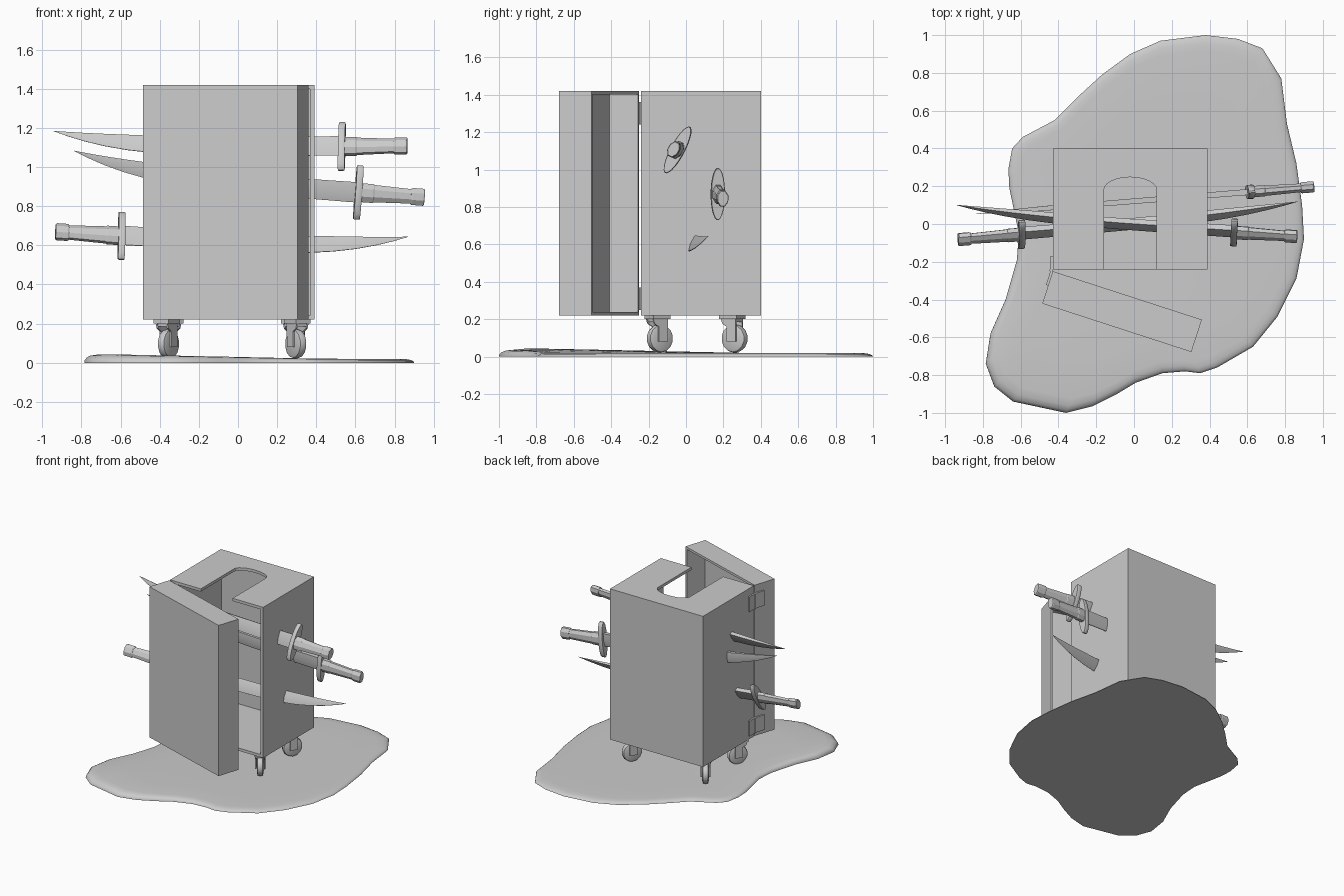
import bpy, bmesh, math
from mathutils import Vector, Matrix

if "Cube" in bpy.data.objects:
    bpy.data.objects.remove(bpy.data.objects["Cube"])


def finish(bm, name, smooth=None):
    bmesh.ops.recalc_face_normals(bm, faces=bm.faces[:])
    me = bpy.data.meshes.new(name)
    bm.to_mesh(me)
    bm.free()
    ob = bpy.data.objects.new(name, me)
    bpy.context.collection.objects.link(ob)
    if smooth:
        bpy.ops.object.select_all(action='DESELECT')
        ob.select_set(True)
        bpy.context.view_layer.objects.active = ob
        bpy.ops.object.shade_smooth_by_angle(angle=math.radians(smooth))
    return ob


def add_box(bm, lo, hi, mat=Matrix()):
    lo, hi = Vector(lo), Vector(hi)
    size = hi - lo
    m = mat @ Matrix.Translation((lo + hi) / 2) @ Matrix.Diagonal((*size, 1))
    return bmesh.ops.create_cube(bm, size=1, matrix=m)['verts']


def add_loft(bm, rings, mat=Matrix()):
    vs = [[bm.verts.new(mat @ Vector(p)) for p in r] for r in rings]
    n = len(vs[0])
    for a, b in zip(vs, vs[1:]):
        for i in range(n):
            bm.faces.new((a[i], a[(i + 1) % n], b[(i + 1) % n], b[i]))
    bm.faces.new(vs[0])
    bm.faces.new(vs[-1])


def ellipse(x, ry, rz, n):
    # ring in the plane at right angles to x
    return [(x, ry * math.cos(2 * math.pi * (i + .5) / n), rz * math.sin(2 * math.pi * (i + .5) / n))
            for i in range(n)]


def hollow_box(name, lo, hi, open_dir, thick, mat=Matrix()):
    bm = bmesh.new()
    add_box(bm, lo, hi)
    bm.normal_update()
    bmesh.ops.delete(bm, geom=[f for f in bm.faces if f.normal.y * open_dir > .9], context='FACES_ONLY')
    me = bpy.data.meshes.new(name)
    bm.to_mesh(me)
    bm.free()
    ob = bpy.data.objects.new(name, me)
    bpy.context.collection.objects.link(ob)
    ob.matrix_world = mat
    s = ob.modifiers.new('walls', 'SOLIDIFY')
    s.thickness, s.offset, s.use_even_offset = thick, -1, True
    return ob


# cabinet with an arched neck notch in the lid
cabinet = hollow_box('cabinet', (-.43, -.24, .22), (.39, .40, 1.42), -1, .022)
bm = bmesh.new()
outline = [(-.16, -.5), (.12, -.5)]
outline += [(-.02 + .14 * math.cos(math.pi * i / 12), .18 + .068 * math.sin(math.pi * i / 12)) for i in range(13)]
add_loft(bm, [[(x, y, z) for x, y in outline] for z in (1.3, 1.5)])
cutter = finish(bm, 'notch_cutter')
cutter.hide_render = True
cutter.hide_viewport = False
cutter.display_type = 'WIRE'
cut = cabinet.modifiers.new('notch', 'BOOLEAN')
cut.operation, cut.solver, cut.object = 'DIFFERENCE', 'EXACT', cutter

# open door, hollow on its inner side
door_mat = Matrix.Translation((-.43, -.25, 0)) @ Matrix.Rotation(math.radians(-18), 4, 'Z')
hollow_box('door', (0, -.18, .22), (.83, 0, 1.42), 1, .018, door_mat)

# hinges: two leaves and a pin
bm = bmesh.new()
for z in (.31, 1.3):
    add_box(bm, (-.442, -.24, z - .06), (-.428, -.17, z + .06))
    add_box(bm, (-.012, -.08, z - .06), (.002, -.005, z + .06), door_mat)
    bmesh.ops.create_cone(bm, cap_ends=True, segments=8, radius1=.01, radius2=.01, depth=.12,
                          matrix=Matrix.Translation((-.438, -.245, z)))
finish(bm, 'hinges')


# swivel casters, each turned to its own heading
def caster(name, x, y, turn):
    mat = Matrix.Translation((x, y, 0)) @ Matrix.Rotation(math.radians(turn), 4, 'Z')
    bm = bmesh.new()
    wheel = mat @ Matrix.Translation((0, 0, .097))
    add_loft(bm, [ellipse(px, r, r, 14) for px, r in
                  ((-.024, .055), (-.018, .072), (0, .077), (.018, .072), (.024, .055))], wheel)
    finish(bm, name + '_wheel', 35)
    bm = bmesh.new()
    leg = [(-.028, .08), (.028, .08), (.03, .2), (-.065, .2), (-.055, .175), (-.028, .16)]
    for s in (-1, 1):
        add_loft(bm, [[(s * px, py, pz) for py, pz in leg] for px in (.026, .036)], mat)
    add_box(bm, (-.036, -.06, .185), (.036, .03, .2), mat)
    add_box(bm, (-.045, -.07, .2), (.045, .04, .222), mat)
    finish(bm, name + '_fork')


for name, x, y, turn in (('front_right_caster', .295, -.14, 33), ('front_left_caster', -.355, -.14, -33),
                         ('back_left_caster', -.355, .26, 33), ('back_right_caster', .295, .26, -33)):
    caster(name, x, y, turn)


# curved swords: x runs from guard to tip, z is the chord of the blade
def sword(name, guard, pommel, reach, chord):
    g = Vector(guard)
    ax = (g - Vector(pommel)).normalized()
    ch = Vector(chord)
    ch = (ch - ax * ch.dot(ax)).normalized()
    wi = ch.cross(ax)
    mat = Matrix((ax, wi, ch)).transposed().to_4x4()
    mat.translation = g
    grip = (g - Vector(pommel)).length

    bm = bmesh.new()
    rings = []
    for u in (0, .2, .4, .55, .65, .74, .82, .89, .95, 1):
        c = .105 * u ** 4
        h = .052 - .01 * u if u < .6 else .046 * (1 - ((u - .6) / .4) ** 2) + .0008
        t = .3 * h
        rings.append([(u * reach, -t, c + h), (u * reach, t, c + h), (u * reach, t, c - h * .1),
                      (u * reach, t * .15, c - h), (u * reach, -t * .15, c - h), (u * reach, -t, c - h * .1)])
    add_loft(bm, rings, mat)
    finish(bm, name + '_blade', 30)

    bm = bmesh.new()
    add_loft(bm, [ellipse(x, ry, rz, 24) for x, ry, rz in
                  ((-.017, .035, .137), (-.011, .038, .14), (.011, .038, .14), (.017, .035, .137))], mat)
    finish(bm, name + '_guard', 40)

    bm = bmesh.new()
    add_loft(bm, [ellipse(x, r * .62, r, 8) for x, r in
                  ((-.015, .052), (-.075, .052), (-.08, .048), (-grip + .07, .04))], mat)
    add_loft(bm, [ellipse(x, r * .68, r, 8) for x, r in
                  ((-grip + .07, .041), (-grip + .062, .047), (-grip + .006, .047), (-grip, .042))], mat)
    finish(bm, name + '_handle')


sword('upper_sword', (.53, -.045, 1.105), (.865, -.067, 1.108), 1.48, (0, .47, .88))
sword('middle_sword', (.615, .17, .87), (.952, .197, .845), 1.47, (0, 0, 1))
sword('lower_sword', (-.595, -.055, .648), (-.932, -.083, .67), 1.47, (0, .5, .87))

# puddle under the cabinet: rounded rim, thicker at the front left
shore = [(.38, 1), (.55, .98), (.68, .93), (.78, .77), (.81, .53), (.86, .32), (.89, .1), (.9, -.08),
         (.86, -.29), (.76, -.49), (.63, -.65), (.44, -.76), (.35, -.79), (.27, -.78), (.15, -.79),
         (.01, -.84), (-.09, -.9), (-.22, -.965), (-.36, -1), (-.5, -.97), (-.64, -.94), (-.74, -.86),
         (-.785, -.74), (-.76, -.58), (-.68, -.4), (-.62, -.19), (-.61, -.05), (-.66, .19),
         (-.665, .29), (-.645, .4), (-.59, .46), (-.42, .55), (-.29, .68), (-.17, .79), (-.02, .9), (.14, .97)]


def depth(x, y):
    d = math.hypot(x + .65, y + .8)
    return .02 + .024 * max(0, 1 - d / 1.1)


bm = bmesh.new()
cx, cy = 0, -.05
rings = []
for s, f in ((1, 0), (.998, .3), (.985, .65), (.96, .9), (.92, 1), (.7, 1), (.45, 1), (.2, 1)):
    ring = []
    for x, y in shore:
        px, py = cx + (x - cx) * s, cy + (y - cy) * s
        ring.append((px, py, f * depth(px, py)))
    rings.append(ring)
add_loft(bm, rings)
finish(bm, 'puddle', 60)
